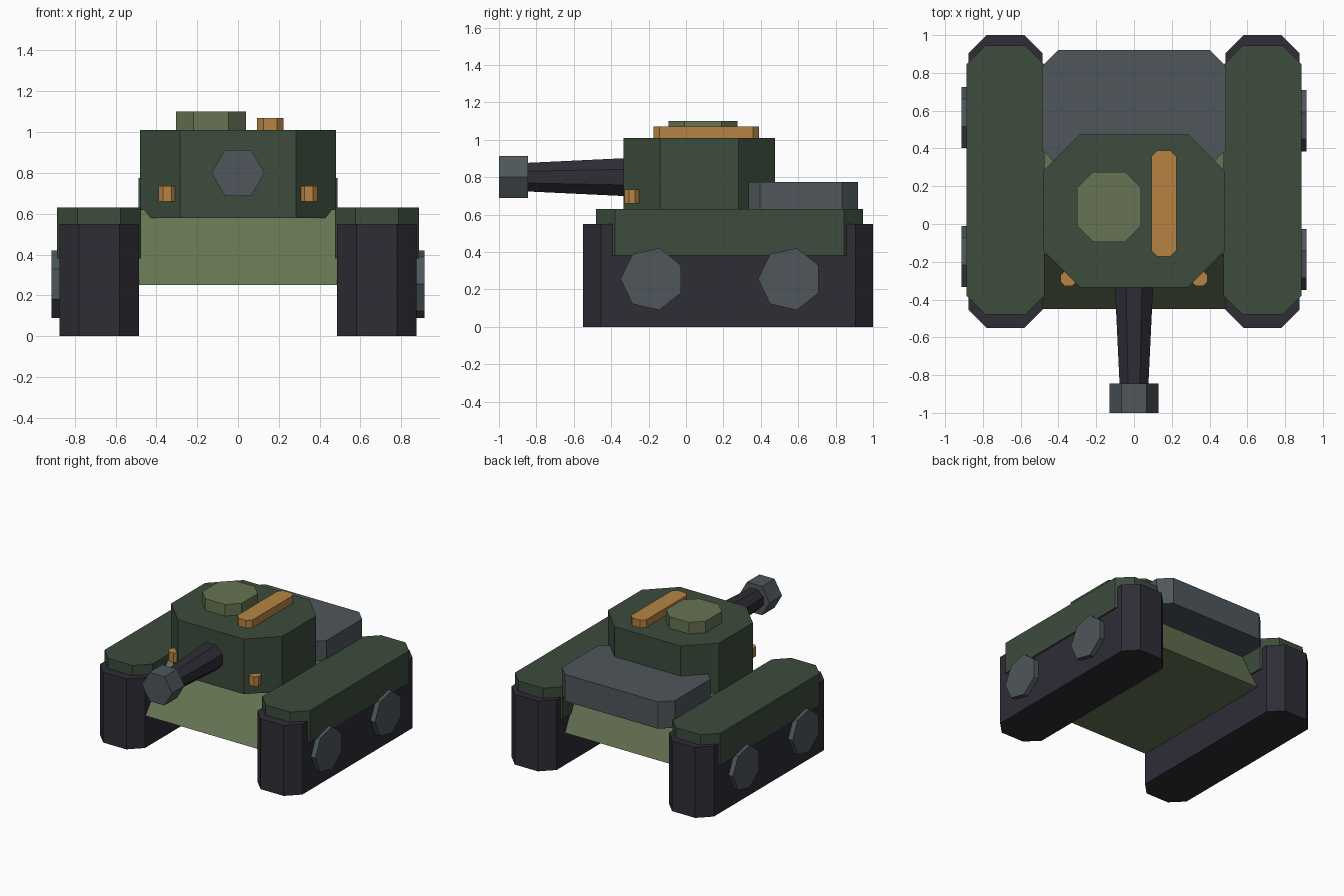
import bpy, bmesh, math
from mathutils import Matrix

default = bpy.data.objects.get("Cube")
if default:
    bpy.data.objects.remove(default, do_unlink=True)


def material(name, r, g, b):
    """Flat material from 8-bit display values, stored as linear."""
    lin = [((c / 255 + 0.055) / 1.055) ** 2.4 for c in (r, g, b)]
    mat = bpy.data.materials.new(name)
    mat.use_nodes = True
    mat.diffuse_color = (*lin, 1)
    bsdf = mat.node_tree.nodes["Principled BSDF"]
    bsdf.inputs["Base Color"].default_value = (*lin, 1)
    bsdf.inputs["Roughness"].default_value = 0.9
    return mat


GREEN = material("dark green", 61, 76, 60)
OLIVE = material("light olive", 102, 116, 83)
ORANGE = material("orange", 182, 132, 66)
GREY = material("steel grey", 78, 86, 91)
DARK = material("dark rubber", 46, 45, 54)


def finish(name, bm, mat):
    bmesh.ops.recalc_face_normals(bm, faces=bm.faces)
    mesh = bpy.data.meshes.new(name)
    bm.to_mesh(mesh)
    bm.free()
    mesh.materials.append(mat)
    obj = bpy.data.objects.new(name, mesh)
    bpy.context.scene.collection.objects.link(obj)
    return obj


def extrude_profile(name, points, vector, mat):
    """Solid from a planar outline pushed along a vector."""
    bm = bmesh.new()
    face = bm.faces.new([bm.verts.new(p) for p in points])
    new = bmesh.ops.extrude_face_region(bm, geom=[face])["geom"]
    verts = [v for v in new if isinstance(v, bmesh.types.BMVert)]
    bmesh.ops.translate(bm, verts=verts, vec=vector)
    return finish(name, bm, mat)


def cut_block(name, xs, ys, zs, cut, mat):
    """Block with its four upright corners cut off."""
    (x0, x1), (y0, y1), (z0, z1) = xs, ys, zs
    outline = [(x0 + cut, y0), (x1 - cut, y0), (x1, y0 + cut), (x1, y1 - cut),
               (x1 - cut, y1), (x0 + cut, y1), (x0, y1 - cut), (x0, y0 + cut)]
    return extrude_profile(name, [(x, y, z0) for x, y in outline],
                           (0, 0, z1 - z0), mat)


def prism(name, sides, r0, r1, depth, centre, rotation, mat):
    """Regular prism or taper, placed by a rotation matrix."""
    bm = bmesh.new()
    bmesh.ops.create_cone(bm, cap_ends=True, segments=sides,
                          radius1=r0, radius2=r1, depth=depth)
    bmesh.ops.transform(bm, verts=bm.verts,
                        matrix=Matrix.Translation(centre) @ rotation)
    return finish(name, bm, mat)


def ring_prism(name, sides, radius, x0, x1, y, z, start, mat):
    """Regular prism along x, first corner at the given angle in the yz plane."""
    angles = [start + math.tau * i / sides for i in range(sides)]
    points = [(x0, y + radius * math.cos(a), z + radius * math.sin(a))
              for a in angles]
    return extrude_profile(name, points, (x1 - x0, 0, 0), mat)


def span(side, near, far):
    return sorted((side * near, side * far))


# Hull with sloping front and back plates
hull_side = [(-0.45, 0.25), (0.80, 0.25), (0.62, 0.62), (-0.16, 0.62)]
extrude_profile("hull", [(-0.487, y, z) for y, z in hull_side],
                (0.974, 0, 0), OLIVE)

# Rear engine deck
cut_block("engine_deck", (-0.488, 0.488), (0.31, 0.92), (0.565, 0.775), 0.085, GREY)

# Running gear and turret lamps on both sides
for side, word in ((1, "left"), (-1, "right")):
    cut_block(word + "_track", span(side, 0.485, 0.875), (-0.55, 1.0),
              (0, 0.55), 0.095, DARK)
    cut_block(word + "_fender", span(side, 0.475, 0.887), (-0.48, 0.945),
              (0.38, 0.63), 0.10, GREEN)
    for place, y in (("front", -0.18), ("rear", 0.555)):
        ring_prism(f"{word}_{place}_wheel", 7, 0.17, side * 0.84, side * 0.914,
                   y, 0.255, math.pi if side > 0 else 0, GREY)
    cut_block(word + "_lamp", span(side, 0.304, 0.39), (-0.328, -0.25),
              (0.66, 0.735), 0.022, ORANGE)

# Turret with hatch and roof bar
cut_block("turret", (-0.48, 0.48), (-0.335, 0.475), (0.58, 1.01), 0.195, GREEN)
cut_block("hatch", (-0.303, 0.038), (-0.094, 0.275), (0.98, 1.10), 0.085, OLIVE)
cut_block("roof_bar", (0.092, 0.224), (-0.173, 0.39), (0.98, 1.07), 0.032, ORANGE)

# Gun pointing forward
forward = Matrix.Rotation(math.pi / 2, 4, 'X')
roll = Matrix.Rotation(math.pi / 8, 4, 'Z')
prism("barrel", 8, 0.112, 0.08, 0.62, (0, -0.59, 0.80), forward @ roll, DARK)
hexagon = [(0.13 * math.cos(math.tau * i / 6), -1.0,
            0.80 + 0.13 * math.sin(math.tau * i / 6)) for i in range(6)]
extrude_profile("muzzle", hexagon, (0, 0.155, 0), GREY)
